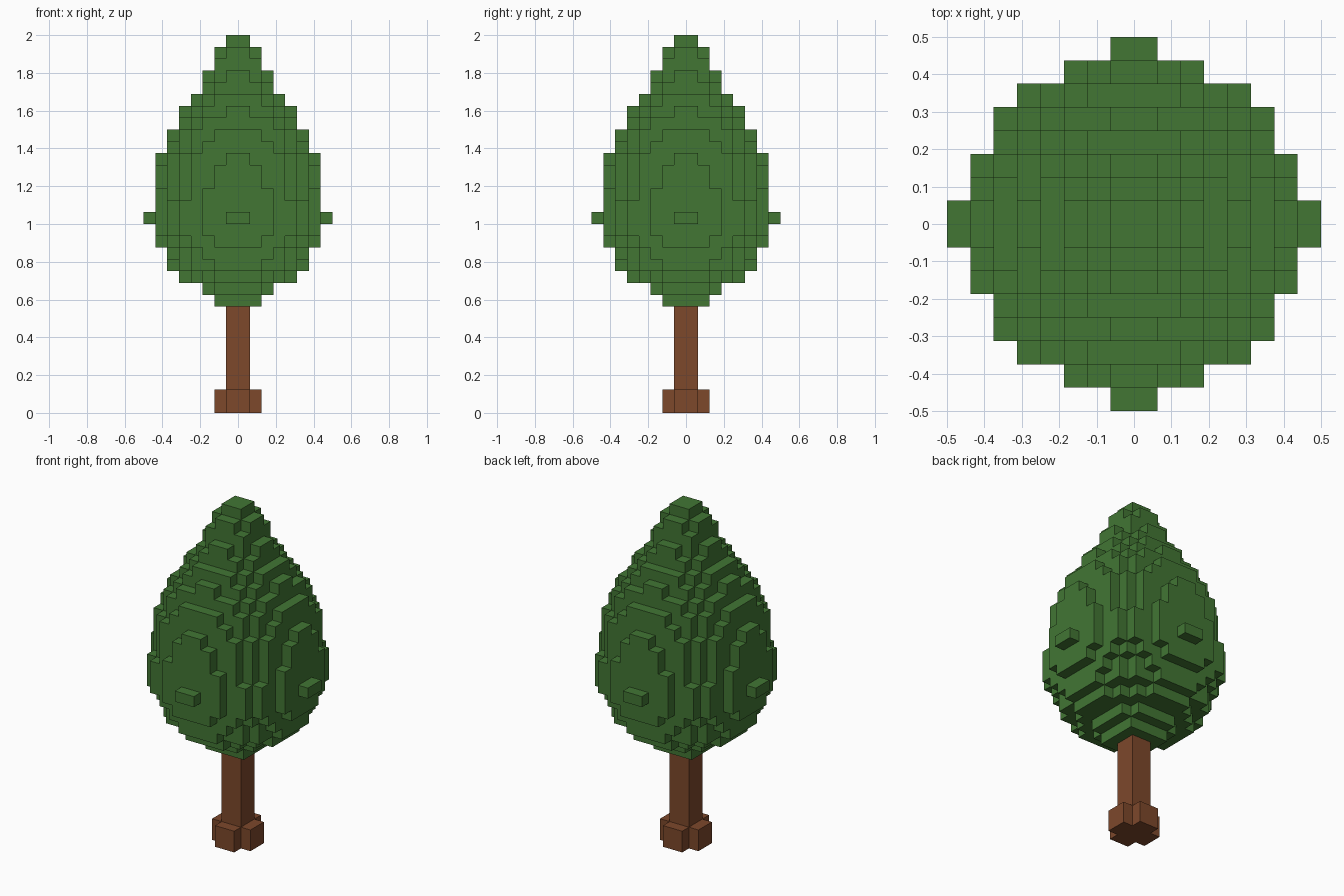
import bpy
import bmesh
from mathutils import Vector

cube = bpy.data.objects.get("Cube")
if cube:
    bpy.data.objects.remove(cube, do_unlink=True)

U = 1 / 16  # size of one block


def make_material(name, color):
    mat = bpy.data.materials.new(name)
    mat.use_nodes = True
    mat.diffuse_color = color
    bsdf = next(n for n in mat.node_tree.nodes if n.type == 'BSDF_PRINCIPLED')
    bsdf.inputs["Base Color"].default_value = color
    bsdf.inputs["Roughness"].default_value = 0.9
    return mat


def block_object(name, cells, mat):
    """Build the outer skin of a set of unit blocks."""
    bm = bmesh.new()
    verts = {}

    def corner(p):
        key = tuple(round(c) for c in p)
        if key not in verts:
            verts[key] = bm.verts.new(Vector(key) * U)
        return verts[key]

    for cell in cells:
        centre = Vector(cell) + Vector((0.5, 0.5, 0.5))
        for axis in range(3):
            for sign in (-1, 1):
                near = list(cell)
                near[axis] += sign
                if tuple(near) in cells:
                    continue
                n, a, b = Vector(), Vector(), Vector()
                n[axis] = sign / 2
                a[(axis + 1) % 3] = 0.5
                b[(axis + 2) % 3] = sign / 2
                bm.faces.new([corner(centre + n + s * a + t * b)
                              for s, t in ((-1, -1), (1, -1), (1, 1), (-1, 1))])
    mesh = bpy.data.meshes.new(name)
    bm.to_mesh(mesh)
    bm.free()
    mesh.materials.append(mat)
    obj = bpy.data.objects.new(name, mesh)
    bpy.context.scene.collection.objects.link(obj)
    return obj


def disc(radius, level):
    span = range(-8, 8)
    return {(i, j, level) for i in span for j in span
            if (i + 0.5) ** 2 + (j + 0.5) ** 2 <= radius ** 2}


def box(hx, hy, low, high):
    return {(i, j, k) for i in range(-hx, hx) for j in range(-hy, hy)
            for k in range(low, high)}


leaf_green = make_material("leaf_green", (0.054, 0.181, 0.034, 1))
bark_brown = make_material("bark_brown", (0.205, 0.065, 0.024, 1))

# Foliage: one disc of blocks per level, from the bottom up
FIRST = 9
radii = [2.3, 3.3, 4.9, 5.85, 6.3, 6.75, 7.15, 7.2, 7.2, 7.1, 6.9, 6.75,
         6.6, 6.2, 5.9, 5.2, 4.65, 4.0, 3.2, 2.75, 2.3, 1.8, 0.9]
foliage = set()
for n, radius in enumerate(radii):
    foliage |= disc(radius, FIRST + n)
# Single bumps on the four sides at the widest level
foliage |= box(8, 1, 16, 17) | box(1, 8, 16, 17)
block_object("foliage", foliage, leaf_green)

# Trunk with a cross-shaped root flare
trunk = box(1, 1, 0, FIRST) | box(2, 1, 0, 2) | box(1, 2, 0, 2)
block_object("trunk", trunk, bark_brown)
